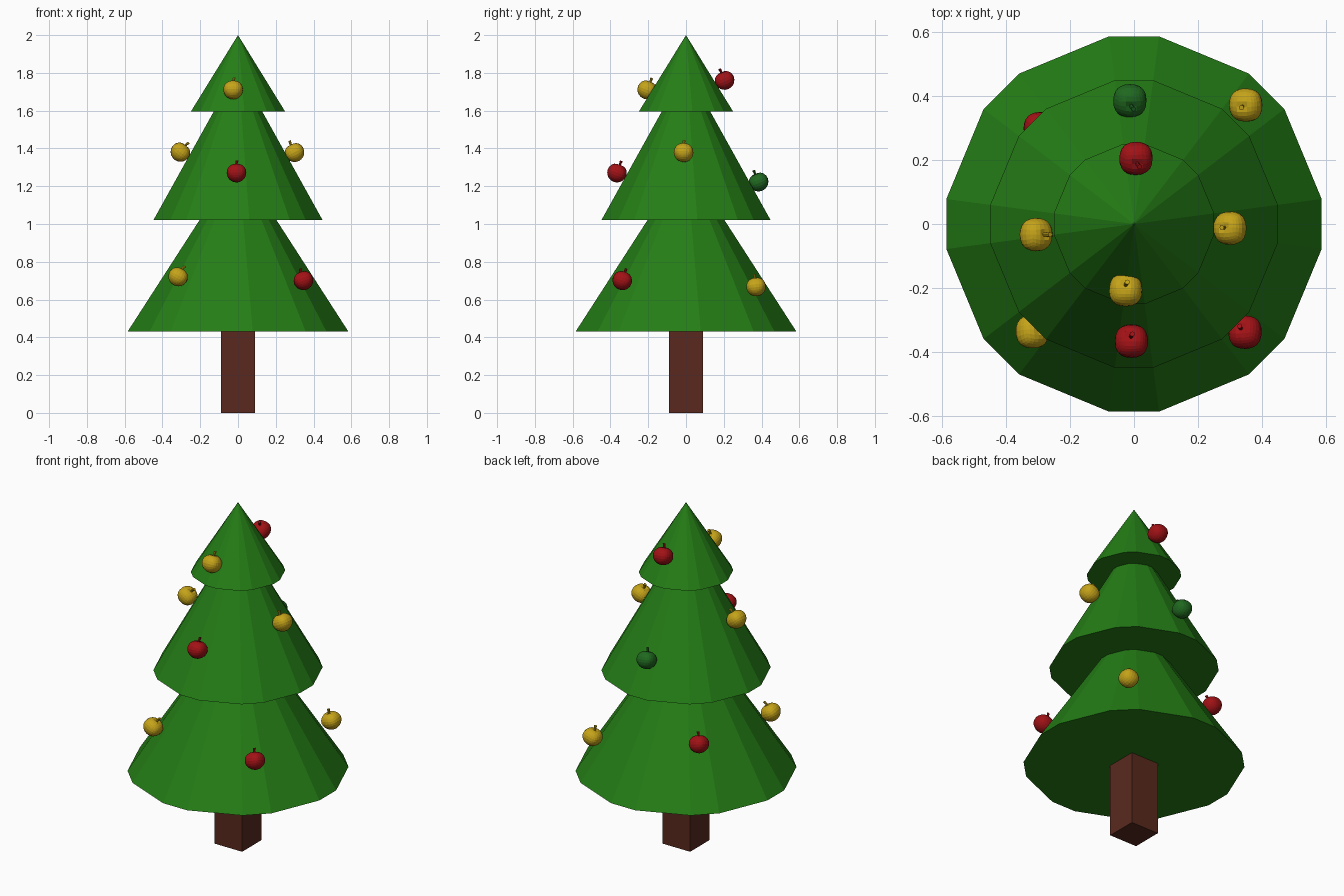
import bpy, bmesh, math
from mathutils import Vector

if "Cube" in bpy.data.objects:
    bpy.data.objects.remove(bpy.data.objects["Cube"])


def material(name, rgb):
    m = bpy.data.materials.new(name)
    m.diffuse_color = (*rgb, 1)
    m.use_nodes = True
    m.node_tree.nodes["Principled BSDF"].inputs["Base Color"].default_value = m.diffuse_color
    return m


NEEDLES = material("needles", (0.018, 0.21, 0.008))
BARK = material("bark", (0.10, 0.022, 0.013))
COLORS = {
    "yellow": material("yellow", (0.56, 0.37, 0.01)),
    "red": material("red", (0.36, 0.006, 0.008)),
    "green": material("green", (0.014, 0.14, 0.014)),
}


def finish(bm, name, mat):
    bmesh.ops.recalc_face_normals(bm, faces=bm.faces)
    me = bpy.data.meshes.new(name)
    bm.to_mesh(me)
    bm.free()
    me.materials.append(mat)
    ob = bpy.data.objects.new(name, me)
    bpy.context.collection.objects.link(ob)
    return ob


# Tiers: octagon with bevelled corners (16 sides), tapering to a ring or a point
ANGLES = [math.radians(45 * k + s) for k in range(8) for s in (-7.6, 7.6)]


def tier(name, z0, r0, z1, r1):
    bm = bmesh.new()

    def ring(z, r):
        return [bm.verts.new((r * math.cos(a), r * math.sin(a), z)) for a in ANGLES]

    low = ring(z0, r0)
    bm.faces.new(low)
    n = len(low)
    if r1 > 0:
        top = ring(z1, r1)
        bm.faces.new(top)
        for i in range(n):
            j = (i + 1) % n
            bm.faces.new((low[i], low[j], top[j], top[i]))
    else:
        tip = bm.verts.new((0, 0, z1))
        for i in range(n):
            bm.faces.new((low[i], low[(i + 1) % n], tip))
    finish(bm, name, NEEDLES)


tier("lower_branches", 0.43, 0.59, 1.02, 0.206)
tier("middle_branches", 1.02, 0.452, 1.595, 0.13)
tier("top_branches", 1.595, 0.252, 2.0, 0)

# Trunk
bm = bmesh.new()
bmesh.ops.create_cube(bm, size=1)
for v in bm.verts:
    v.co = (v.co.x * 0.18, v.co.y * 0.18, (v.co.z + 0.5) * 0.435)
finish(bm, "trunk", BARK)


# Apple ornament: rounded cube with a dimple, plus a short bent stem
def apple(name, mat, pos, lean):
    bm = bmesh.new()
    bmesh.ops.create_cube(bm, size=2)
    bmesh.ops.subdivide_edges(bm, edges=bm.edges[:], cuts=5, use_grid_fill=True)
    for v in bm.verts:
        d = v.co.normalized()
        flat = d.x ** 2 + d.y ** 2
        square = 1 + 0.06 * flat * (1 - math.cos(4 * math.atan2(d.y, d.x))) / 2
        taper = 1 + 0.04 * d.z
        z = d.z * 0.96
        if d.z > 0:
            z -= 0.18 * math.exp(-flat / 0.06)
        v.co = Vector((d.x * square * taper, d.y * square * taper, z)) * 0.052
    path = [(0, 0.035, 0.006), (0.001, 0.052, 0.006), (0.005, 0.068, 0.008)]
    rings = [[bm.verts.new((x + r * math.cos(k * math.pi / 4),
                            r * math.sin(k * math.pi / 4), z)) for k in range(8)]
             for x, z, r in path]
    for a, b in zip(rings, rings[1:]):
        for k in range(8):
            j = (k + 1) % 8
            bm.faces.new((a[k], a[j], b[j], b[k]))
    bm.faces.new(rings[0])
    bm.faces.new(rings[-1])
    ob = finish(bm, name, mat)
    ob.location = pos
    # Lean the stem in the given horizontal direction
    axis = Vector((lean[0], lean[1], 0.055))
    ob.rotation_mode = 'QUATERNION'
    ob.rotation_quaternion = Vector((0, 0, 1)).rotation_difference(axis)


# Colour, position, horizontal stem offset
ORNAMENTS = [
    ("yellow", (-0.026, -0.206, 1.71), (0.0, 0.022)),
    ("red", (0.006, 0.205, 1.76), (0.006, -0.024)),
    ("yellow", (-0.306, -0.033, 1.38), (0.042, 0.0)),
    ("yellow", (0.30, -0.013, 1.378), (-0.028, 0.002)),
    ("red", (-0.008, -0.366, 1.27), (-0.002, 0.02)),
    ("green", (-0.013, 0.385, 1.222), (0.006, -0.024)),
    ("yellow", (-0.318, -0.336, 0.72), (0.03, 0.01)),
    ("red", (0.347, -0.338, 0.70), (-0.02, 0.018)),
    ("yellow", (0.349, 0.371, 0.667), (-0.016, -0.007)),
    ("red", (-0.293, 0.298, 0.768), (0.015, -0.018)),
]
for i, (color, pos, lean) in enumerate(ORNAMENTS, 1):
    apple(f"apple_ornament_{i}", COLORS[color], pos, lean)
